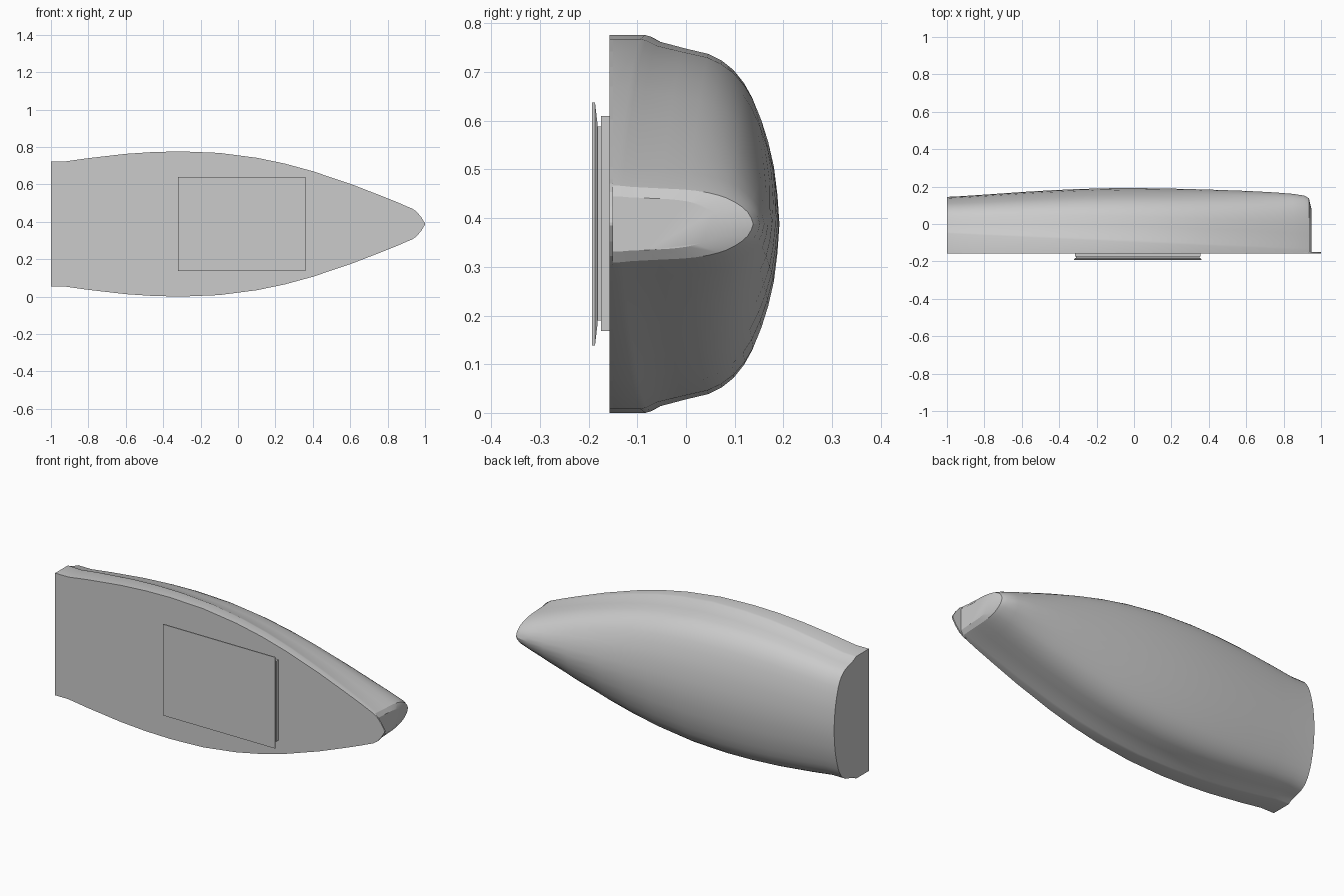
import bpy, bmesh

if "Cube" in bpy.data.objects:
    bpy.data.objects.remove(bpy.data.objects["Cube"])

CZ = 0.388          # centre line height
DECK_Y = -0.15      # plane where hull meets deck

# Stations along the hull: x, half width, keel depth (y)
STATIONS = [(-1, .335, .145), (-.92, .335, .149), (-.8, .352, .157), (-.6, .375, .171),
            (-.45, .385, .180), (-.3, .388, .187), (-.1, .380, .192), (.1, .354, .191),
            (.25, .323, .188), (.4, .282, .184), (.6, .215, .177), (.75, .157, .169),
            (.85, .117, .161), (.91, .091, .152), (.935, .079, .138), (.95, .057, .075)]

# Half cross-section above the gunwale: height fraction, width fraction
SECTION = [(0, 1), (.04, .992), (.11, .965), (.3, .93), (.48, .9), (.58, .865), (.67, .815),
           (.75, .745), (.81, .67), (.87, .56), (.92, .44), (.96, .31), (.985, .16), (1, 0)]


def finish(bm, name, smooth=None):
    bmesh.ops.recalc_face_normals(bm, faces=bm.faces)
    me = bpy.data.meshes.new(name)
    bm.to_mesh(me)
    bm.free()
    ob = bpy.data.objects.new(name, me)
    bpy.context.collection.objects.link(ob)
    if smooth:
        bpy.ops.object.select_all(action='DESELECT')
        ob.select_set(True)
        bpy.context.view_layer.objects.active = ob
        bpy.ops.object.shade_smooth_by_angle(angle=smooth)
    return ob


def box(name, x0, x1, y0, y1, z0, z1):
    bm = bmesh.new()
    bmesh.ops.create_cube(bm, size=1)
    for v in bm.verts:
        v.co.x = (x0 + x1) / 2 + v.co.x * (x1 - x0)
        v.co.y = (y0 + y1) / 2 + v.co.y * (y1 - y0)
        v.co.z = (z0 + z1) / 2 + v.co.z * (z1 - z0)
    return finish(bm, name)


# Hull: lofted sections, capped at transom and bow
bm = bmesh.new()
rings = []
for x, w, keel in STATIONS:
    chine = -.05 - .048 * (x + 1)
    half = [(DECK_Y, w)] + [(chine + t * (keel - chine), w * s) for t, s in SECTION]
    pts = half + [(y, -s) for y, s in reversed(half[:-1])]
    rings.append([bm.verts.new((x, y, CZ + s)) for y, s in pts])
for a, b in zip(rings, rings[1:]):
    for i in range(len(a) - 1):
        bm.faces.new((a[i], a[i + 1], b[i + 1], b[i]))
bm.faces.new(rings[0])
bm.faces.new(rings[-1])
finish(bm, "hull", 0.5)

# Deck: thin plate following the gunwale, with a rounded bow tip
edge = [(x, w) for x, w, k in STATIONS[:-2]] + [(.93, .083), (.955, .066), (.98, .036), (1, .003)]
outline = edge + [(x, -w) for x, w in reversed(edge)]
bm = bmesh.new()
face = bm.faces.new([bm.verts.new((x, DECK_Y, CZ + w)) for x, w in outline])
ext = bmesh.ops.extrude_face_region(bm, geom=[face])
for v in ext["geom"]:
    if isinstance(v, bmesh.types.BMVert):
        v.co.y -= .007
if not face.is_valid or len(face.link_faces if hasattr(face, "link_faces") else []) == 0:
    low = [v for v in bm.verts if abs(v.co.y - DECK_Y) < 1e-5]
    if not any(all(abs(v.co.y - DECK_Y) < 1e-5 for v in f.verts) for f in bm.faces):
        bmesh.ops.contextual_create(bm, geom=low)
finish(bm, "deck")

# Raised hatch: low coaming, inner box and overhanging lid
box("hatch_coaming", -.315, .355, -.175, -.157, .168, .61)
box("hatch_box", -.31, .35, -.187, -.157, .19, .588)
bm = bmesh.new()
loops = []
for y, g in ((-.193, 0), (-.187, 0), (-.182, .042)):
    loops.append([bm.verts.new((x, y, z)) for x, z in
                  ((-.32 + g * .1, .138 + g), (.36 - g * .1, .138 + g),
                   (.36 - g * .1, .638 - g), (-.32 + g * .1, .638 - g))])
for a, b in zip(loops, loops[1:]):
    for i in range(4):
        j = (i + 1) % 4
        bm.faces.new((a[i], a[j], b[j], b[i]))
bm.faces.new(loops[0])
bm.faces.new(loops[-1])
finish(bm, "hatch_lid")
